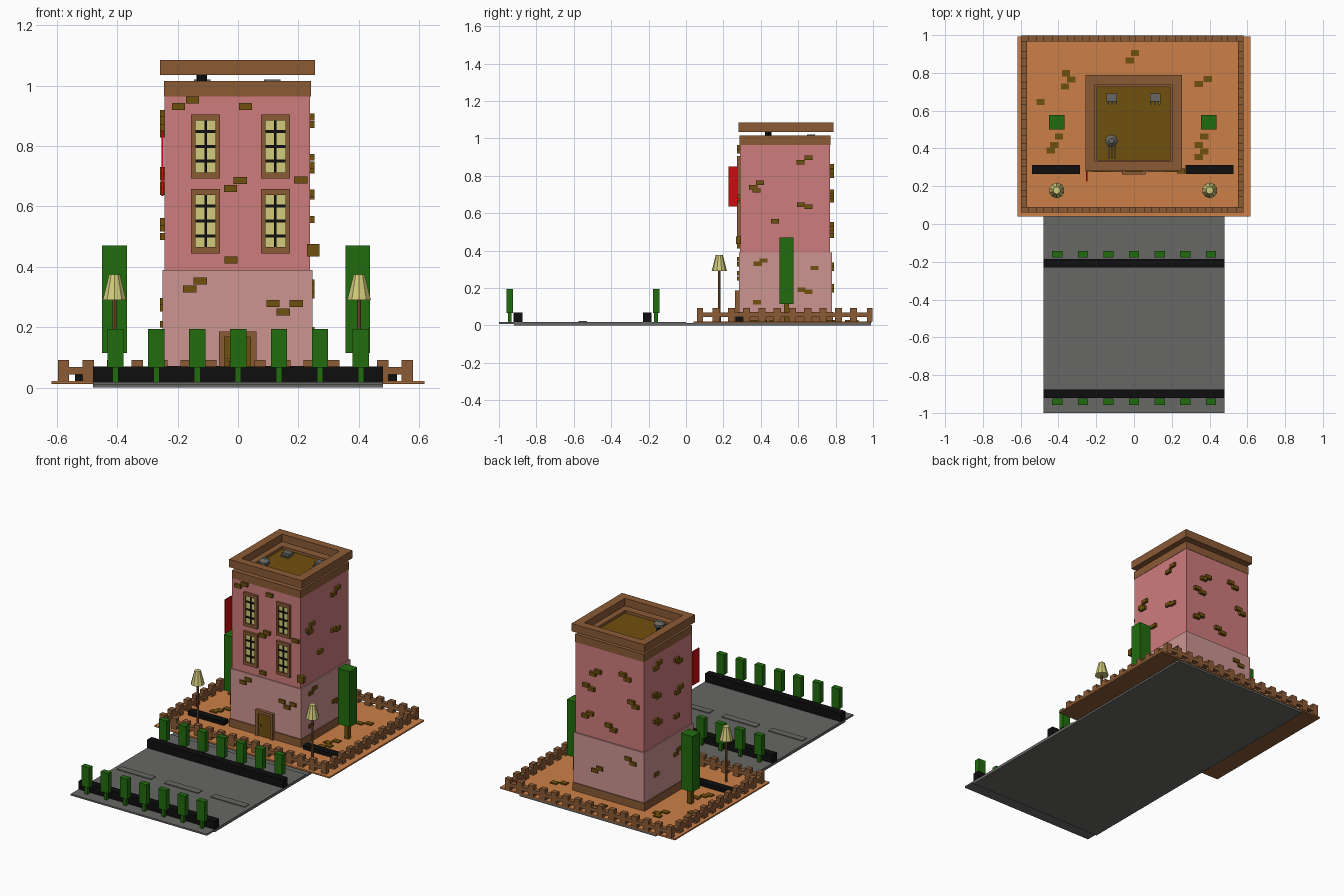
import bpy, bmesh, math
from mathutils import Matrix


def material(name, r, g, b):
    lin = [((c / 255 + 0.055) / 1.055) ** 2.4 if c > 10 else c / 255 / 12.92 for c in (r, g, b)]
    m = bpy.data.materials.new(name)
    m.diffuse_color = (*lin, 1)
    return m


PINK = material("pink plaster", 206, 124, 125)
PALE = material("pale pink plaster", 205, 149, 145)
ORANGE = material("orange paving", 204, 128, 72)
BROWN = material("brown brick", 139, 91, 54)
OLIVE = material("olive brown", 112, 80, 14)
GREEN = material("leaf green", 34, 108, 15)
BLACK = material("black", 14, 14, 14)
GREY = material("asphalt grey", 103, 104, 101)
YELLOW = material("pale yellow", 210, 203, 124)
RED = material("sign red", 205, 12, 12)


def finish(name, bm, mat):
    me = bpy.data.meshes.new(name)
    bm.to_mesh(me)
    bm.free()
    me.materials.append(mat)
    ob = bpy.data.objects.new(name, me)
    bpy.context.collection.objects.link(ob)
    return ob


def boxes(name, mat, items):
    """One object from boxes given as (x0, x1, y0, y1, z0, z1)."""
    bm = bmesh.new()
    for x0, x1, y0, y1, z0, z1 in items:
        mtx = Matrix.Translation(((x0 + x1) / 2, (y0 + y1) / 2, (z0 + z1) / 2)) @ \
            Matrix.Diagonal((x1 - x0, y1 - y0, z1 - z0, 1))
        bmesh.ops.create_cube(bm, size=1, matrix=mtx)
    return finish(name, bm, mat)


def cone(name, mat, x, y, z0, z1, r0, r1, n):
    bm = bmesh.new()
    bmesh.ops.create_cone(bm, cap_ends=True, segments=n, radius1=r0, radius2=r1, depth=z1 - z0,
                          matrix=Matrix.Translation((x, y, (z0 + z1) / 2)))
    return finish(name, bm, mat)


def ring(name, mat, outer, inner, z0, z1):
    """Rectangular frame with a square hole, lying flat."""
    (a, b, c, d), (e, f, g, h) = outer, inner
    bm = bmesh.new()
    corner = lambda q, z: [bm.verts.new((x, y, z)) for x, y in
                           ((q[0], q[2]), (q[1], q[2]), (q[1], q[3]), (q[0], q[3]))]
    loops = [corner(outer, z0), corner(outer, z1), corner(inner, z1), corner(inner, z0)]
    for k in range(4):
        p, q = loops[k], loops[(k + 1) % 4]
        for i in range(4):
            j = (i + 1) % 4
            bm.faces.new((p[i], p[j], q[j], q[i]))
    bmesh.ops.recalc_face_normals(bm, faces=bm.faces)
    return finish(name, bm, mat)


# Road, running under the plot
boxes("road", GREY, [(-0.48, 0.48, -1, 0, 0.008, 0.018), (-0.48, 0.48, -0.92, 0.99, 0, 0.012)])
boxes("lane_dashes", GREY, [(x - 0.12, x + 0.12, -0.575, -0.53, 0.015, 0.023) for x in (-0.33, 0, 0.33)])
boxes("road_barriers", BLACK, [(-0.48, 0.48, y, y + 0.046, 0.015, 0.07) for y in (-0.921, -0.231)])

# Street hedges in two rows
crowns, stems = [], []
for y in (-0.942, -0.16):
    for i in range(7):
        x = -0.406 + i * 0.1355
        crowns.append((x - 0.027, x + 0.027, y - 0.017, y + 0.017, 0.067, 0.195))
        stems.append((x - 0.01, x + 0.01, y - 0.01, y + 0.01, 0.015, 0.067))
boxes("street_tree_crowns", GREEN, crowns)
boxes("street_tree_stems", GREEN, stems)

# Paved plot
boxes("plot", ORANGE, [(-0.617, 0.617, 0.04, 0.993, 0.0165, 0.022)])
boxes("plot_underside", BROWN, [(-0.617, 0.617, 0.04, 0.993, 0.0125, 0.0165)])

# Brick fence: continuous rail with alternating bricks below and above
X0, X1, Y0, Y1, T = -0.597, 0.58, 0.06, 0.997, 0.03
fence = [(X0, X1, Y0, Y0 + T, 0.044, 0.068), (X0, X1, Y1 - T, Y1, 0.044, 0.068),
         (X0, X0 + T, Y0 + T, Y1 - T, 0.044, 0.068), (X1 - T, X1, Y0 + T, Y1 - T, 0.044, 0.068)]
for z in (0.02, 0.068):
    n = 14
    for i in range(n + 1):
        x = X0 + i * (X1 - X0 - 0.038) / n
        for y in (Y0, Y1 - T):
            fence.append((x, x + 0.038, y, y + T, z, z + 0.024))
    n = 11
    for i in range(1, n):
        y = Y0 + i * (Y1 - Y0 - 0.038) / n
        for x in (X0, X1 - T):
            fence.append((x, x + T, y, y + 0.038, z, z + 0.024))
boxes("brick_fence", BROWN, fence)

# Building body
boxes("building_base", BROWN, [(-0.256, 0.252, 0.277, 0.785, 0.02, 0.072)])
boxes("ground_floor", PALE, [(-0.25, 0.246, 0.283, 0.78, 0.02, 0.39)])
boxes("upper_floors", PINK, [(-0.243, 0.239, 0.289, 0.771, 0.39, 0.967)])
ring("cornice", BROWN, (-0.245, 0.241, 0.287, 0.773), (-0.195, 0.19, 0.34, 0.725), 0.965, 1.015)
boxes("roof_floor", OLIVE, [(-0.2, 0.195, 0.335, 0.73, 0.96, 0.998)])
ring("parapet", BROWN, (-0.258, 0.255, 0.28, 0.788), (-0.206, 0.2, 0.33, 0.738), 1.035, 1.085)

# Roof equipment
boxes("roof_units", GREY, [(x - 0.027, x + 0.027, 0.648, 0.69, 1.0, 1.02) for x in (-0.118, 0.113)])
boxes("roof_unit_feet", GREY, [(x + d - 0.004, x + d + 0.004, 0.632, 0.65, 0.996, 1.006)
                               for x in (-0.118, 0.113) for d in (-0.022, 0, 0.022)])
cone("roof_vent_stem", BLACK, -0.12, 0.44, 0.995, 1.037, 0.018, 0.018, 8)
cone("roof_vent_hood", GREY, -0.12, 0.44, 1.037, 1.052, 0.033, 0.033, 10)
cone("roof_vent_cap", GREY, -0.12, 0.44, 1.052, 1.07, 0.033, 0.014, 10)
boxes("roof_pipes", GREY, [(x, x + 0.006, 0.345, 0.43, 0.996, 1.006) for x in (-0.137, -0.12, -0.103)])

# Windows
frames, panes, bars = [], [], []
for cx in (-0.107, 0.124):
    for z0 in (0.445, 0.692):
        x0, x1, z1 = cx - 0.048, cx + 0.048, z0 + 0.213
        frames += [(x0, x0 + 0.015, 0.274, 0.29, z0, z1), (x1 - 0.015, x1, 0.274, 0.29, z0, z1),
                   (x0 + 0.015, x1 - 0.015, 0.274, 0.29, z0, z0 + 0.02),
                   (x0 + 0.015, x1 - 0.015, 0.274, 0.29, z1 - 0.02, z1)]
        panes.append((x0 + 0.015, x1 - 0.015, 0.283, 0.29, z0 + 0.02, z1 - 0.02))
        bars.append((cx - 0.004, cx + 0.004, 0.278, 0.284, z0 + 0.02, z1 - 0.02))
        for k in (0.058, 0.107, 0.156):
            bars.append((x0 + 0.015, x1 - 0.015, 0.2785, 0.284, z0 + k - 0.005, z0 + k + 0.005))
boxes("window_frames", BROWN, frames)
boxes("window_panes", YELLOW, panes)
boxes("window_bars", BLACK, bars)

# Door
boxes("door_frame", BROWN, [(-0.063, -0.044, 0.262, 0.285, 0.02, 0.186), (0.042, 0.061, 0.262, 0.285, 0.02, 0.186),
                            (-0.044, 0.042, 0.262, 0.285, 0.168, 0.186)])
boxes("door_panel", OLIVE, [(-0.044, 0.042, 0.27, 0.285, 0.02, 0.168)])
boxes("door_knob", BROWN, [(-0.035, -0.025, 0.264, 0.272, 0.085, 0.097)])

# Hanging sign on the left corner
boxes("sign", RED, [(-0.253, -0.246, 0.226, 0.292, 0.635, 0.85)])

# Loose bricks standing proud of the walls: (along wall, height)
W, H = 0.022, 0.0115
front = [(-0.197, 0.931), (-0.151, 0.953), (0.025, 0.931), (-0.025, 0.66), (0.007, 0.686), (0.208, 0.688),
         (-0.023, 0.423), (-0.16, 0.327), (-0.125, 0.353), (0.116, 0.279), (0.15, 0.251), (0.193, 0.279)]
right = [(0.395, 0.763), (0.36, 0.738), (0.377, 0.721), (0.612, 0.872), (0.655, 0.897), (0.476, 0.557),
         (0.615, 0.645), (0.655, 0.635), (0.383, 0.33), (0.415, 0.347), (0.687, 0.307), (0.617, 0.19),
         (0.655, 0.18), (0.38, 0.123)]
back = [(0.11, 0.8), (0.075, 0.822), (-0.1, 0.85), (-0.135, 0.828), (0.16, 0.715), (0.12, 0.7), (-0.16, 0.69),
        (-0.19, 0.668), (0.13, 0.54), (0.165, 0.518), (0.0, 0.5), (-0.035, 0.478), (-0.14, 0.325),
        (-0.175, 0.303), (0.06, 0.21), (0.095, 0.188)]
left = [(0.66, 0.885), (0.625, 0.908), (0.45, 0.862), (0.42, 0.84), (0.67, 0.72), (0.635, 0.698), (0.44, 0.65),
        (0.41, 0.672), (0.66, 0.55), (0.625, 0.528), (0.45, 0.5), (0.43, 0.285), (0.46, 0.263), (0.66, 0.21)]
bricks = []
for u, z in front:
    bricks.append((u - W, u + W, 0.274, 0.295, z - H, z + H))
for u, z in back:
    bricks.append((u - W, u + W, 0.765, 0.79, z - H, z + H))
for u, z in right:
    bricks.append((0.23, 0.254, u - W, u + W, z - H, z + H))
for u, z in left:
    bricks.append((-0.258, -0.235, u - W, u + W, z - H, z + H))
bricks.append((0.228, 0.27, 0.268, 0.295, 0.435, 0.476))
boxes("wall_bricks", OLIVE, bricks)

# Loose bricks lying on the plot
ground = [(-0.36, 0.798), (-0.333, 0.765), (-0.365, 0.728), (-0.495, 0.647), (0.005, 0.905), (-0.022, 0.865),
          (0.39, 0.767), (0.342, 0.74), (-0.397, 0.463), (-0.423, 0.418), (-0.44, 0.39), (0.372, 0.463),
          (0.342, 0.418), (0.372, 0.385), (0.342, 0.355)]
boxes("ground_bricks", OLIVE, [(x - W, x + W, y - 0.016, y + 0.016, 0.02, 0.029) for x, y in ground])

# Tall trees, lamps and benches on both sides of the house
for side, s in (("left", -1), ("right", 1)):
    tx, lx = 0.403 * s - 0.006, 0.405 * s - 0.004
    boxes(side + "_tree_crown", GREEN, [(tx - 0.041, tx + 0.041, 0.5, 0.576, 0.115, 0.47)])
    boxes(side + "_tree_trunk", OLIVE, [(tx - 0.014, tx + 0.014, 0.524, 0.552, 0.02, 0.115)])
    cone(side + "_lamp_pole", BROWN, lx, 0.178, 0.02, 0.31, 0.008, 0.006, 8)
    cone(side + "_lamp_shade", YELLOW, lx, 0.178, 0.29, 0.375, 0.041, 0.019, 10)
    bx = 0.406 * s - 0.007
    boxes(side + "_bench", BLACK, [(bx - 0.127, bx + 0.127, 0.265, 0.313, 0.02, 0.047)])
